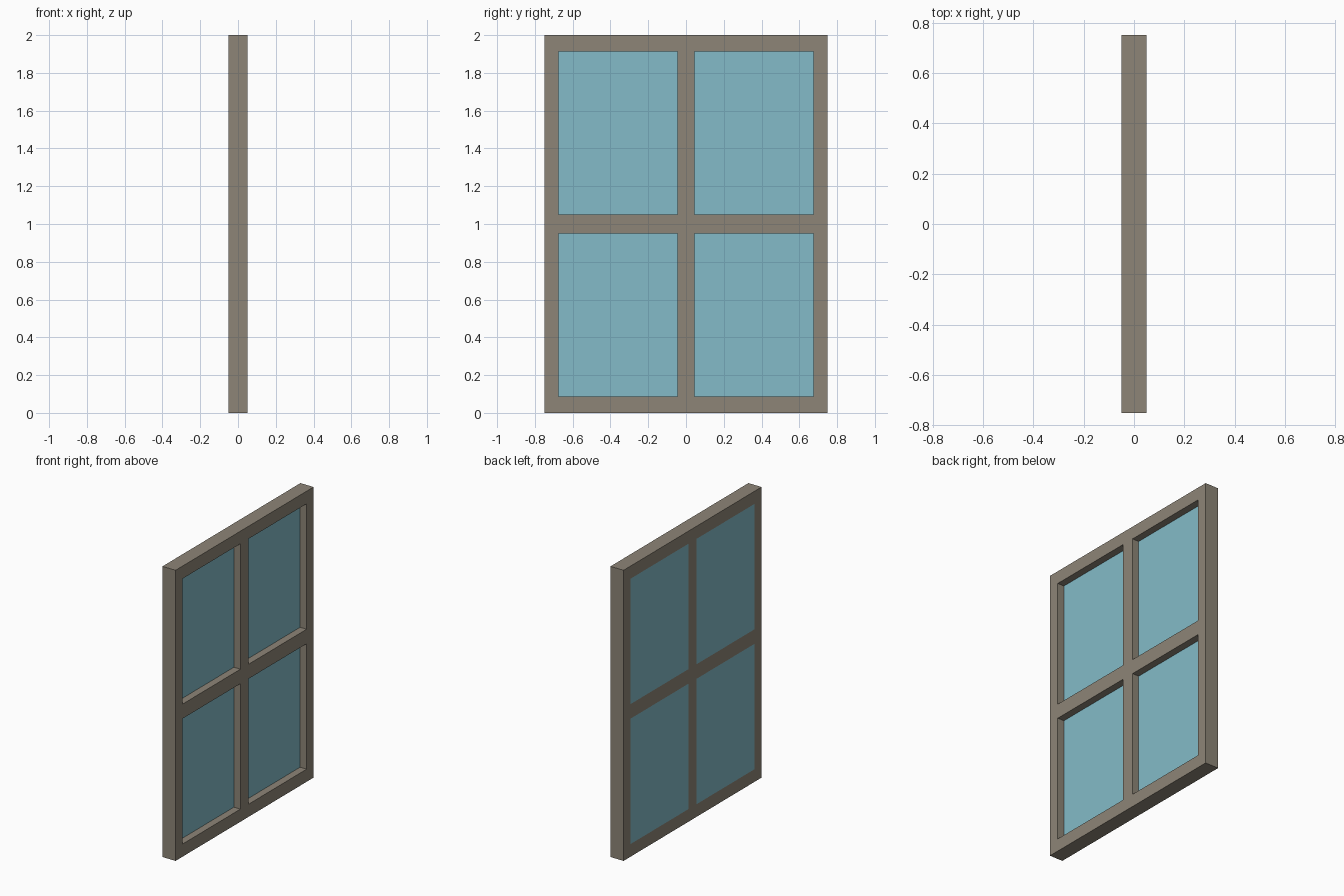
import bpy, bmesh

if "Cube" in bpy.data.objects:
    bpy.data.objects.remove(bpy.data.objects["Cube"])

THICK = 0.10      # full frame thickness along x
RECESS = 0.05     # pane depth below the +x face
YS = [-0.75, -0.675, -0.045, 0.045, 0.675, 0.75]
ZS = [0.0, 0.087, 0.95, 1.05, 1.913, 2.0]


def material(name, color):
    mat = bpy.data.materials.new(name)
    mat.diffuse_color = (*color, 1)
    mat.use_nodes = True
    mat.node_tree.nodes["Principled BSDF"].inputs["Base Color"].default_value = mat.diffuse_color
    return mat


def is_pane(face):
    c = face.calc_center_median()
    in_y = 0.045 < abs(c.y) < 0.675
    in_z = 0.05 < abs(c.z - 1.0) < 0.913
    return in_y and in_z and abs(face.normal.x) > 0.9


bm = bmesh.new()

# Grid of stiles, rails and pane cells on the back face
grid = [[bm.verts.new((-THICK / 2, y, z)) for z in ZS] for y in YS]
for i in range(len(YS) - 1):
    for j in range(len(ZS) - 1):
        bm.faces.new((grid[i][j], grid[i][j + 1], grid[i + 1][j + 1], grid[i + 1][j]))

# Thickness of the frame
out = bmesh.ops.extrude_face_region(bm, geom=bm.faces[:], use_keep_orig=True)
front_verts = [g for g in out["geom"] if isinstance(g, bmesh.types.BMVert)]
bmesh.ops.translate(bm, verts=front_verts, vec=(THICK, 0, 0))
bmesh.ops.recalc_face_normals(bm, faces=bm.faces[:])
bm.normal_update()

# Panes pushed in from the +x side only
panes = [f for f in bm.faces if is_pane(f) and f.calc_center_median().x > 0]
out = bmesh.ops.extrude_discrete_faces(bm, faces=panes)
for f in out["faces"]:
    bmesh.ops.translate(bm, verts=f.verts[:], vec=(-RECESS, 0, 0))
bmesh.ops.recalc_face_normals(bm, faces=bm.faces[:])
bm.normal_update()

# Glass on both sides of each pane, frame colour elsewhere
for f in bm.faces:
    f.material_index = 1 if is_pane(f) else 0

mesh = bpy.data.meshes.new("window")
bm.to_mesh(mesh)
bm.free()
mesh.materials.append(material("frame_paint", (0.27, 0.235, 0.185)))
mesh.materials.append(material("glass", (0.23, 0.50, 0.58)))
window = bpy.data.objects.new("window", mesh)
bpy.context.collection.objects.link(window)
